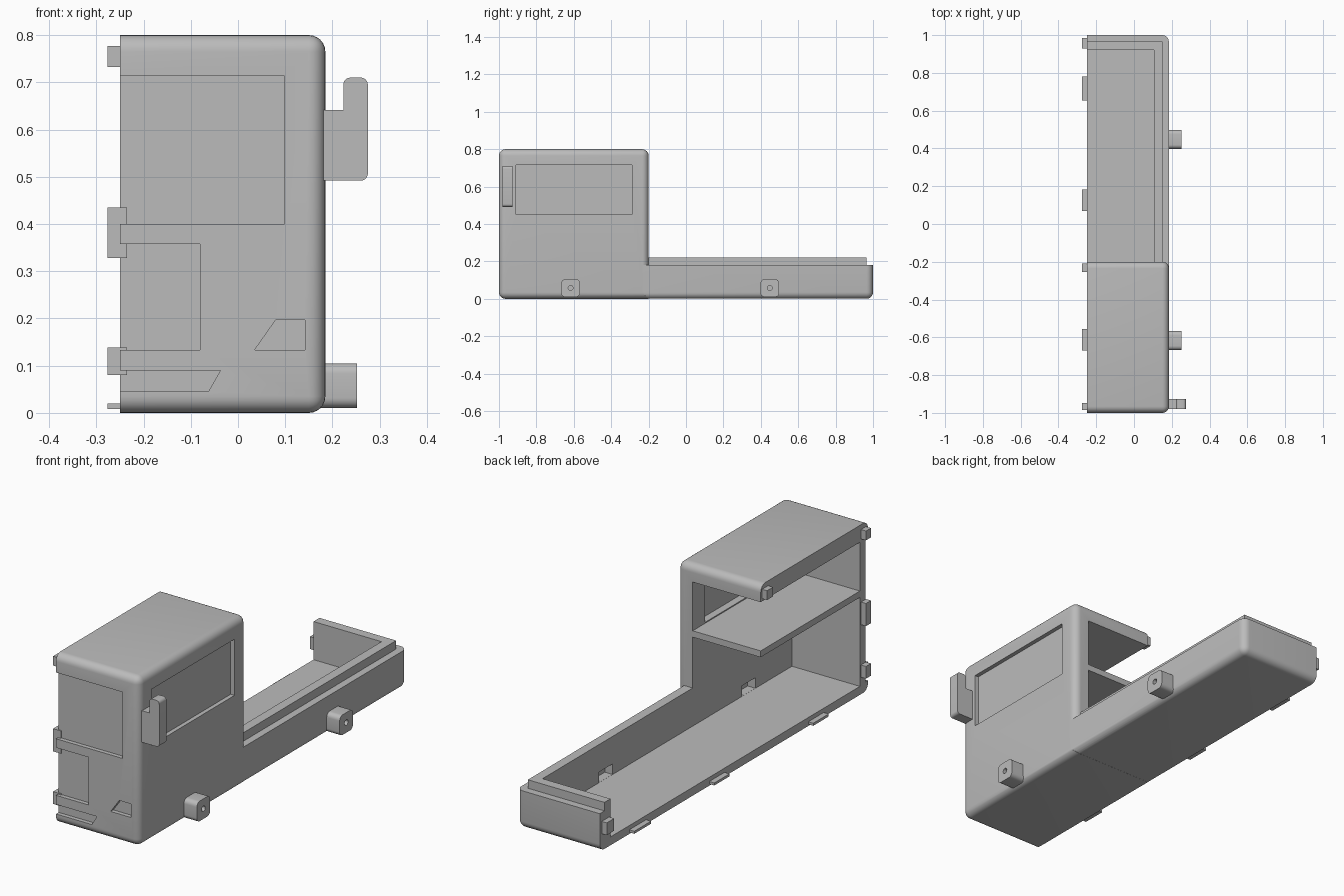
import bpy, bmesh, math
from mathutils import Vector

cube = bpy.data.objects.get("Cube")
if cube:
    bpy.data.objects.remove(cube, do_unlink=True)

grey = bpy.data.materials.new("plain grey")
grey.use_nodes = True
color = (0.5, 0.5, 0.5, 1)
grey.diffuse_color = color
grey.node_tree.nodes["Principled BSDF"].inputs["Base Color"].default_value = color

OPEN = -0.25   # open side of the half shell
SIDE = 0.185   # outer side wall
INNER = 0.105  # inner side wall


def finish(name, bm):
    bmesh.ops.recalc_face_normals(bm, faces=bm.faces)
    mesh = bpy.data.meshes.new(name)
    bm.to_mesh(mesh)
    bm.free()
    mesh.materials.append(grey)
    ob = bpy.data.objects.new(name, mesh)
    bpy.context.collection.objects.link(ob)
    return ob


def prism(name, axis, outline, lo, hi, radius=0, keep=None):
    """Extrude an outline along an axis, rounding the edges that pass keep."""
    def place(p, d):
        return {"x": (d, p[0], p[1]), "y": (p[0], d, p[1])}[axis]
    bm = bmesh.new()
    face = bm.faces.new([bm.verts.new(place(p, lo)) for p in outline])
    out = bmesh.ops.extrude_face_region(bm, geom=[face])
    shift = Vector(place((0, 0), hi - lo))
    bmesh.ops.translate(bm, vec=shift, verts=[v for v in out["geom"] if isinstance(v, bmesh.types.BMVert)])
    bmesh.ops.recalc_face_normals(bm, faces=bm.faces)
    if radius:
        edges = [e for e in bm.edges if keep(e.verts[0].co, e.verts[1].co)]
        bmesh.ops.bevel(bm, geom=edges, offset=radius, segments=6, profile=0.5, affect="EDGES")
    return finish(name, bm)


def box(name, x, y, z, radius=0, keep=None):
    outline = [(y[0], z[0]), (y[1], z[0]), (y[1], z[1]), (y[0], z[1])]
    return prism(name, "x", outline, x[0], x[1], radius, keep)


def combine(target, other, operation):
    mod = target.modifiers.new(operation.lower(), "BOOLEAN")
    mod.object, mod.operation, mod.solver = other, operation, "EXACT"
    bpy.context.view_layer.update()
    graph = bpy.context.evaluated_depsgraph_get()
    mesh = bpy.data.meshes.new_from_object(target.evaluated_get(graph))
    target.modifiers.clear()
    target.data = mesh
    bpy.data.objects.remove(other, do_unlink=True)


def both(a, b, axis, value):
    return abs(a[axis] - value) < 1e-4 and abs(b[axis] - value) < 1e-4


# Outer shell: rounded cab, low bed and stepped rim
def cab_edges(a, b):
    return not (both(a, b, 0, -0.3) or (both(a, b, 1, -0.2) and both(a, b, 2, 0)))


def bed_edges(a, b):
    return not (both(a, b, 0, -0.3) or both(a, b, 2, 0.18) or both(a, b, 1, -0.5))


shell = box("truck_shell", (-0.3, SIDE), (-1, -0.2), (0, 0.8), 0.035, cab_edges)
bed = box("bed", (-0.3, SIDE - 0.0005), (-0.5, 1), (0.0005, 0.18), 0.035, bed_edges)
combine(shell, bed, "UNION")
combine(shell, box("rim", (-0.3, 0.15), (-0.3, 0.965), (0.1, 0.22)), "UNION")

# Hollow interior and flat open side
hollow = [(-0.94, 0.04), (0.92, 0.04), (0.92, 0.3), (-0.1, 0.3), (-0.1, 0.72), (-0.94, 0.72)]
combine(shell, prism("hollow", "x", hollow, -0.5, INNER), "DIFFERENCE")
combine(shell, box("open_side", (-0.6, OPEN), (-2, 2), (-1, 2)), "DIFFERENCE")

# Recessed side window, outside and inside
combine(shell, box("window_outer", (0.165, 0.3), (-0.91, -0.29), (0.45, 0.715)), "DIFFERENCE")
combine(shell, box("window_inner", (0, 0.14), (-0.91, -0.29), (0.495, 0.71)), "DIFFERENCE")

# Recessed windscreen, grille, lamp and bumper slot
recesses = [
    [(-0.4, 0.4), (0.098, 0.4), (0.098, 0.713), (-0.4, 0.713)],
    [(-0.4, 0.133), (-0.08, 0.133), (-0.08, 0.358), (-0.4, 0.358)],
    [(0.035, 0.133), (0.142, 0.133), (0.142, 0.197), (0.08, 0.197)],
    [(-0.4, 0.045), (-0.063, 0.045), (-0.037, 0.09), (-0.4, 0.09)],
]
for outline in recesses:
    combine(shell, prism("recess", "y", outline, -1.1, -0.98), "DIFFERENCE")

# Axle posts with screw holes, and matching notches inside
posts = []
for name, y in (("front_axle_post", -0.617), ("rear_axle_post", 0.448)):
    combine(shell, box("notch", (0, 0.145), (y - 0.05, y + 0.05), (0.0405, 0.09)), "DIFFERENCE")
    post = box(name, (0.16, 0.252), (y - 0.05, y + 0.05), (0.01, 0.105), 0.022,
               lambda a, b: abs(a.x - b.x) > 0.01)
    bm = bmesh.new()
    bmesh.ops.create_cone(bm, cap_ends=True, segments=24, radius1=0.013, radius2=0.013, depth=0.1)
    hole = finish("hole", bm)
    hole.rotation_euler.y = math.pi / 2
    hole.location = (0.24, y, 0.058)
    combine(post, hole, "DIFFERENCE")
    posts.append(post)

# Wing mirror
mirror_outline = [(0.17, 0.492), (0.275, 0.492), (0.275, 0.71), (0.223, 0.71), (0.223, 0.641), (0.17, 0.641)]


def mirror_edges(a, b):
    return abs(a.y - b.y) > 0.01 and a.x > 0.2 and abs(a.z - 0.641) > 0.01


mirror = prism("wing_mirror", "y", mirror_outline, -0.98, -0.927, 0.015, mirror_edges)

# Cab shelf
box("cab_shelf", (OPEN, INNER + 0.01), (-0.95, -0.2), (0.46, 0.49))

# Joining tabs along the open side
FRONT, REAR = (-0.985, -0.948), (0.93, 0.985)
LOW, FLOOR, HIGH = (0.08, 0.138), (0.008, 0.02), (0.733, 0.777)
tabs = {
    "front_top_tab": (FRONT, HIGH), "front_middle_tab": (FRONT, (0.328, 0.435)),
    "front_low_tab": (FRONT, LOW), "roof_rear_tab": ((-0.255, -0.21), HIGH),
    "bed_end_tab": (REAR, LOW), "floor_front_tab": ((-0.67, -0.555), FLOOR),
    "floor_middle_tab": ((0.07, 0.183), FLOOR), "floor_rear_tab": ((0.655, 0.78), FLOOR),
}
for name, (y, z) in tabs.items():
    box(name, (-0.276, -0.235), y, z)

# Smooth the rounded parts
for ob in [shell, mirror] + posts:
    bpy.ops.object.select_all(action="DESELECT")
    ob.select_set(True)
    bpy.context.view_layer.objects.active = ob
    bpy.ops.object.shade_smooth_by_angle(angle=math.radians(30))
